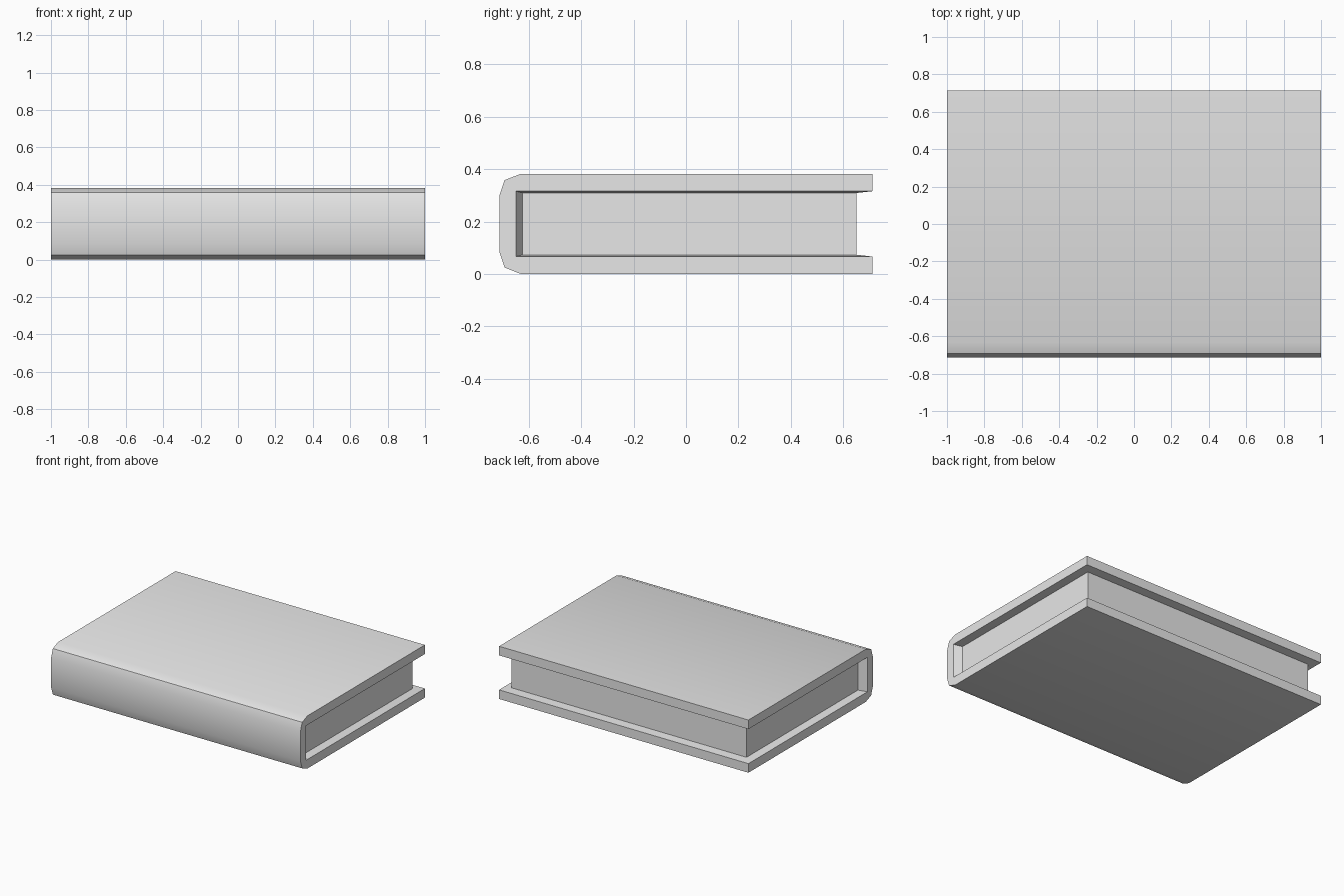
import bpy
import bmesh

cube = bpy.data.objects.get("Cube")
if cube:
    bpy.data.objects.remove(cube, do_unlink=True)

grey = bpy.data.materials.new("light grey")
grey.use_nodes = True
colour = (0.8, 0.8, 0.8, 1)
grey.diffuse_color = colour
grey.node_tree.nodes["Principled BSDF"].inputs["Base Color"].default_value = colour

HEIGHT = 0.382
BACK = 0.713


def make_object(name, bm):
    bmesh.ops.recalc_face_normals(bm, faces=bm.faces)
    mesh = bpy.data.meshes.new(name)
    bm.to_mesh(mesh)
    bm.free()
    mesh.materials.append(grey)
    obj = bpy.data.objects.new(name, mesh)
    bpy.context.collection.objects.link(obj)
    return obj


def mirrored(half):
    """Complete a (y, z) path about the middle height."""
    return half + [(y, HEIGHT - z) for y, z in reversed(half)]


def add_path(bm, path, half_width):
    """Vertices of a path at both ends of the book."""
    return [[bm.verts.new((x, y, z)) for y, z in path]
            for x in (-half_width, half_width)]


def skin(bm, a, b):
    """Quads between two open rows of vertices."""
    for i in range(len(a) - 1):
        bm.faces.new((a[i], a[i + 1], b[i + 1], b[i]))


outer_path = mirrored([(BACK, 0), (-0.632, 0), (-0.693, 0.024), (-0.713, 0.084)])
lip_path = mirrored([(BACK, 0.066), (-0.65, 0.066)])
page_path = mirrored([(0.652, 0.073), (-0.624, 0.073)])

# Cover: wrapped boards and spine, with linings sloping in to the pages
bm = bmesh.new()
outer = add_path(bm, outer_path, 1)
lip = add_path(bm, lip_path, 1)
inner = add_path(bm, page_path, 0.942)
skin(bm, *outer)
for side in range(2):
    bm.faces.new(outer[side] + lip[side][::-1])
    skin(bm, lip[side], inner[side])
for end in (0, -1):
    bm.faces.new((outer[0][end], outer[1][end], lip[1][end], lip[0][end]))
    bm.faces.new((lip[0][end], lip[1][end], inner[1][end], inner[0][end]))
cover = make_object("cover", bm)

# Pages: plain block held between the boards
bm = bmesh.new()
left, right = add_path(bm, page_path, 0.942)
skin(bm, left + left[:1], right + right[:1])
bm.faces.new(left)
bm.faces.new(right)
make_object("pages", bm)

# Rounded spine shading
bpy.ops.object.select_all(action="DESELECT")
cover.select_set(True)
bpy.context.view_layer.objects.active = cover
bpy.ops.object.shade_smooth_by_angle(angle=0.5236)
